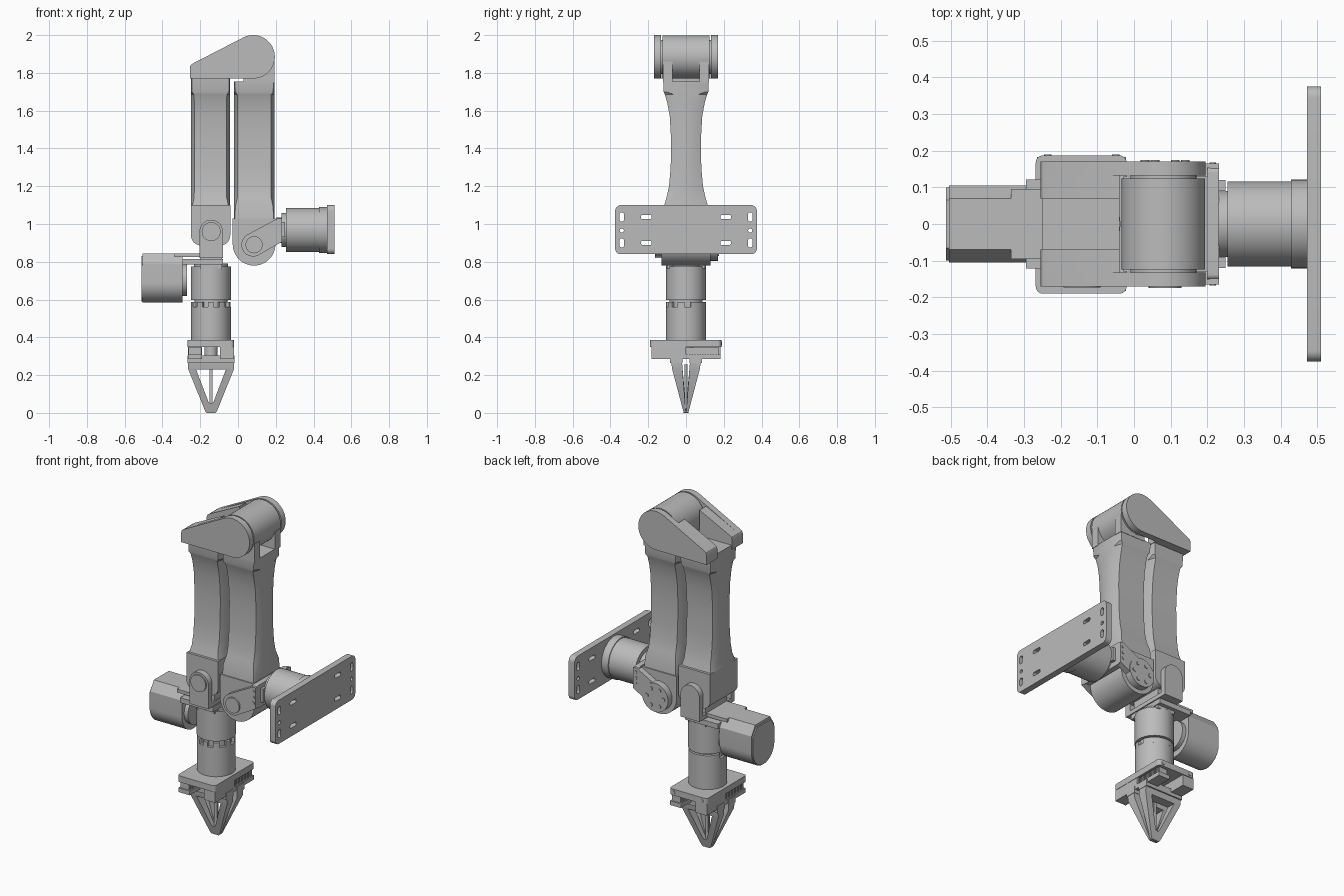
import bpy, bmesh, math
from mathutils import Vector

if "Cube" in bpy.data.objects:
    bpy.data.objects.remove(bpy.data.objects["Cube"])

grey = bpy.data.materials.new("Machine grey")
grey.use_nodes = True
grey.diffuse_color = (0.5, 0.5, 0.5, 1)
grey.node_tree.nodes["Principled BSDF"].inputs["Base Color"].default_value = (0.5, 0.5, 0.5, 1)
parts = []


def add(name, bm):
    bmesh.ops.remove_doubles(bm, verts=bm.verts, dist=1e-5)
    bmesh.ops.recalc_face_normals(bm, faces=bm.faces)
    me = bpy.data.meshes.new(name)
    bm.to_mesh(me)
    bm.free()
    me.materials.append(grey)
    ob = bpy.data.objects.new(name, me)
    bpy.context.collection.objects.link(ob)
    parts.append(ob)
    return ob


# Outline helpers: lists of 2D points
def arc(cu, cv, r, a0, a1, n=24):
    return [(cu + r * math.cos(math.radians(a0 + (a1 - a0) * i / n)),
             cv + r * math.sin(math.radians(a0 + (a1 - a0) * i / n))) for i in range(n + 1)]


def circle(cu, cv, r, n=48):
    return arc(cu, cv, r, 0, 360, n)[:-1]


def rrect(u0, u1, v0, v1, r):
    r = min(r, (u1 - u0) / 2 - 1e-4, (v1 - v0) / 2 - 1e-4)
    return (arc(u1 - r, v1 - r, r, 0, 90, 8) + arc(u0 + r, v1 - r, r, 90, 180, 8) +
            arc(u0 + r, v0 + r, r, 180, 270, 8) + arc(u1 - r, v0 + r, r, 270, 360, 8))


# Extrude an outline (with optional holes) along an axis from a to b
def prism(name, axis, a, b, outline, holes=(), remap=None):
    cu = bpy.data.curves.new(name, 'CURVE')
    cu.dimensions, cu.fill_mode, cu.extrude = '2D', 'BOTH', 0.5
    for loop in [outline, *holes]:
        sp = cu.splines.new('POLY')
        sp.points.add(len(loop) - 1)
        for p, (u, v) in zip(sp.points, loop):
            p.co = (u, v, 0, 1)
        sp.use_cyclic_u = True
    tmp = bpy.data.objects.new("tmp", cu)
    bpy.context.collection.objects.link(tmp)
    dg = bpy.context.evaluated_depsgraph_get()
    me = bpy.data.meshes.new_from_object(tmp.evaluated_get(dg))
    bpy.data.objects.remove(tmp)
    bm = bmesh.new()
    bm.from_mesh(me)
    bpy.data.meshes.remove(me)
    bpy.data.curves.remove(cu)
    for v in bm.verts:
        s, t, w = v.co.x, v.co.y, a + (v.co.z + 0.5) * (b - a)
        v.co = {'x': (w, s, t), 'y': (s, w, t), 'z': (s, t, w)}[axis]
        if remap:
            v.co = remap(v.co)
    return add(name, bm)


def box(name, x0, x1, y0, y1, z0, z1):
    return prism(name, 'z', z0, z1, [(x0, y0), (x1, y0), (x1, y1), (x0, y1)])


# Loft of chamfered sections: (z, half depth, chamfer in y, chamfer in x)
def arm(name, x0, x1, rows):
    bm, rings = bmesh.new(), []
    for z, h, cy, cx in rows:
        pts = [(x0 + cx, -h), (x1 - cx, -h), (x1, -h + cy), (x1, h - cy),
               (x1 - cx, h), (x0 + cx, h), (x0, h - cy), (x0, -h + cy)]
        rings.append([bm.verts.new((x, y, z)) for x, y in pts])
    for a, b in zip(rings, rings[1:]):
        for i in range(8):
            bm.faces.new((a[i], a[(i + 1) % 8], b[(i + 1) % 8], b[i]))
    bm.faces.new(rings[0])
    bm.faces.new(rings[-1])
    return add(name, bm)


SIDES = (("front", -1), ("back", 1))

# Mounting plate with slots
holes = []
for s in (-1, 1):
    for z in (0.9, 1.037):
        holes.append(rrect(s * 0.34 - 0.012, s * 0.34 + 0.012, z - 0.024, z + 0.024, 0.012))
        holes.append(rrect(s * 0.21 - 0.028, s * 0.21 + 0.028, z - 0.011, z + 0.011, 0.008))
    holes.append(circle(s * 0.34, 0.965, 0.011, 16))
prism("mounting_plate", 'x', 0.472, 0.51, rrect(-0.375, 0.375, 0.84, 1.1, 0.03), holes)

# Base motor
for name, x0, x1, r in (("base_motor", 0.255, 0.44, 0.116), ("base_motor_flange", 0.428, 0.472, 0.121),
                        ("base_motor_neck", 0.23, 0.256, 0.09)):
    prism(name, 'x', x0, x1, circle(0, 0.968, r))
for s in (-1, 1):
    box("base_motor_lug", 0.23, 0.25, s * 0.105 - 0.015, s * 0.105 + 0.015, 0.93, 1.01)

# Shoulder bracket and hub
prism("shoulder_bracket_back", 'x', 0.2, 0.232, rrect(-0.152, 0.155, 0.9, 1.035, 0.015))
fork = arc(0.08, 0.89, 0.062, 115, 295) + [(0.232, 0.905), (0.232, 1.03), (0.21, 1.03)]
for side, s in SIDES:
    prism("shoulder_fork_" + side, 'y', s * 0.13, s * 0.165, fork)
    for z in (0.935, 0.97, 1.005):
        prism("fork_bolt", 'y', s * 0.164, s * 0.168, circle(0.215, z, 0.009, 12))
prism("shoulder_cap", 'y', -0.175, -0.165, circle(0.085, 0.89, 0.045))
prism("shoulder_bolt_disc", 'y', 0.13, 0.17, circle(0.085, 0.89, 0.085))
for i in range(6):
    a = i * math.pi / 3
    prism("disc_bolt", 'y', 0.17, 0.175,
          circle(0.085 + 0.055 * math.cos(a), 0.89 + 0.055 * math.sin(a), 0.012, 12))
prism("shoulder_hub", 'y', -0.13, 0.13, arc(0.085, 0.893, 0.113, 180, 360) + [(0.198, 1.03), (-0.028, 1.03)])

# Upper arm and forearm
waist = [(1.14, 0.103, 0.045, 0.017), (1.2, 0.09, 0.047, 0.018), (1.3, 0.081, 0.045, 0.018),
         (1.45, 0.079, 0.044, 0.018), (1.57, 0.086, 0.046, 0.018), (1.64, 0.099, 0.05, 0.018),
         (1.685, 0.112, 0.05, 0.016), (1.7, 0.118, 0.012, 0.006)]
arm("upper_arm", -0.02, 0.192, [(1.02, 0.125, 0.01, 0.004), (1.09, 0.118, 0.02, 0.006)] + waist
    + [(1.755, 0.12, 0.01, 0.004)])
arm("forearm", -0.249, -0.043, [(1.09, 0.118, 0.02, 0.006)] + waist + [(1.775, 0.12, 0.01, 0.004)])
prism("wrist_block", 'y', -0.13, 0.13, arc(-0.195, 0.94, 0.054, 180, 270, 8)
      + arc(-0.095, 0.94, 0.054, 270, 360, 8) + [(-0.041, 1.1), (-0.249, 1.1)])

# Elbow joint and linking bracket
prism("elbow_drum", 'y', -0.124, 0.124, circle(0.08, 1.885, 0.114))
prism("elbow_axle", 'y', -0.14, 0.14, circle(0.08, 1.885, 0.09))
slope = [(-0.255, 1.77), (-0.255, 1.83), (-0.25, 1.842), (-0.235, 1.852)]
for side, s in SIDES:
    prism("elbow_cheek_" + side, 'y', s * 0.132, s * 0.17, slope + arc(0.08, 1.885, 0.115, 116, -90, 36))
    prism("elbow_link_" + side, 'y', s * 0.07, s * 0.166, slope + [(-0.04, 1.948), (-0.04, 1.77)])
    box("elbow_leg_" + side, 0.03, 0.194, s * 0.072, s * 0.122, 1.75, 1.86)
box("elbow_link_base", -0.25, -0.04, -0.165, 0.165, 1.77, 1.795)

# Wrist fork and bracket
for side, s in SIDES:
    prism("wrist_fork_" + side, 'y', s * 0.13, s * 0.165,
          arc(-0.142, 0.96, 0.062, 0, 180) + [(-0.204, 0.82), (-0.08, 0.82)])
prism("wrist_cap", 'y', -0.173, -0.165, circle(-0.142, 0.96, 0.05))
box("wrist_fork_base", -0.204, -0.08, -0.16, 0.16, 0.82, 0.845)
box("wrist_bracket", -0.295, -0.08, -0.122, 0.122, 0.785, 0.815)
box("wrist_bracket_core", -0.2, -0.085, -0.1, 0.1, 0.765, 0.9)
box("motor_cover_tongue", -0.335, -0.08, -0.095, 0.095, 0.825, 0.845)

# Wrist motor with flat-topped housing
prism("wrist_motor", 'x', -0.505, -0.295, arc(0, 0.69, 0.105, 180, 360)
      + [(0.105, 0.79), (0.07, 0.845), (-0.07, 0.845), (-0.105, 0.79)])
prism("wrist_motor_end", 'x', -0.512, -0.5, arc(0, 0.69, 0.1, 180, 360)
      + [(0.1, 0.78), (0.065, 0.83), (-0.065, 0.83), (-0.1, 0.78)])
prism("wrist_motor_neck", 'x', -0.296, -0.27, circle(0, 0.705, 0.085))

# Roll joint: two drums with interlocking teeth
CX = -0.143
for name, z0, z1, r in (("roll_drum_upper", 0.598, 0.775, 0.106), ("roll_core", 0.54, 0.61, 0.088),
                        ("roll_drum_lower", 0.385, 0.56, 0.105), ("roll_neck", 0.77, 0.79, 0.09)):
    prism(name, 'z', z0, z1, circle(CX, 0, r))
for a0, a1 in ((15, 165), (185, 205), (225, 245), (262, 278), (295, 315), (335, 355)):
    prism("roll_tooth", 'z', 0.555, 0.588, arc(CX, 0, 0.105, a0, a1) + arc(CX, 0, 0.08, a1, a0))

# Gripper base, rails, rack and pinion
prism("gripper_plate", 'z', 0.35, 0.387, rrect(-0.268, -0.02, -0.19, 0.187, 0.02))
for name, x0, x1, s in (("right", -0.265, -0.19, 1), ("left", -0.095, -0.022, -1)):
    box("rail_block_" + name, x0, x1, *sorted((0, s * 0.183)), 0.285, 0.352)
    box("rail_" + name, x0, x1, *sorted((0, -s * 0.183)), 0.285, 0.31)
    box("rack_" + name, x0 + 0.01, x1 - 0.01, *sorted((0, -s * 0.175)), 0.308, 0.345)
    for i in range(12):
        y = -s * (0.012 + i * 0.014)
        box("rack_tooth", x0 + 0.004, x1 - 0.004, y - 0.003, y + 0.003, 0.308, 0.345)
prism("pinion", 'z', 0.3, 0.352, circle(CX, 0, 0.035, 16))

# Fingers: tapered frames with a triangular window
frame = [(-0.265, 0.275), (-0.265, 0.235), (-0.172, 0.005), (-0.165, 0),
         (-0.12, 0), (-0.113, 0.005), (-0.02, 0.235), (-0.02, 0.275)]
window = [(-0.222, 0.23), (-0.157, 0.06), (-0.15, 0.052), (-0.136, 0.052), (-0.129, 0.06), (-0.064, 0.23)]
for side, s in SIDES:
    def taper(co, s=s):
        t = min(co.z / 0.25, 1)
        inner, outer = 0.001 + 0.02 * t * t, 0.012 + 0.066 * t
        return Vector((co.x, s * (inner + (outer - inner) * co.y), co.z))
    prism("finger_" + side, 'y', 0, 1, frame, [window], taper)
    box("finger_pad_" + side, -0.152, -0.134, *sorted((s * 0.002, s * 0.008)), 0.03, 0.26)
    box("finger_carriage_" + side, -0.268, -0.018, *sorted((s * 0.018, s * 0.085)), 0.265, 0.305)
    for x in (-0.235, -0.05):
        prism("plate_bolt", 'y', s * 0.186, s * 0.19, circle(x, 0.368, 0.01, 12))

# Smooth the round surfaces, keep hard edges
bpy.ops.object.select_all(action='DESELECT')
for ob in parts:
    ob.select_set(True)
bpy.context.view_layer.objects.active = parts[0]
bpy.ops.object.shade_smooth_by_angle(angle=math.radians(30))
